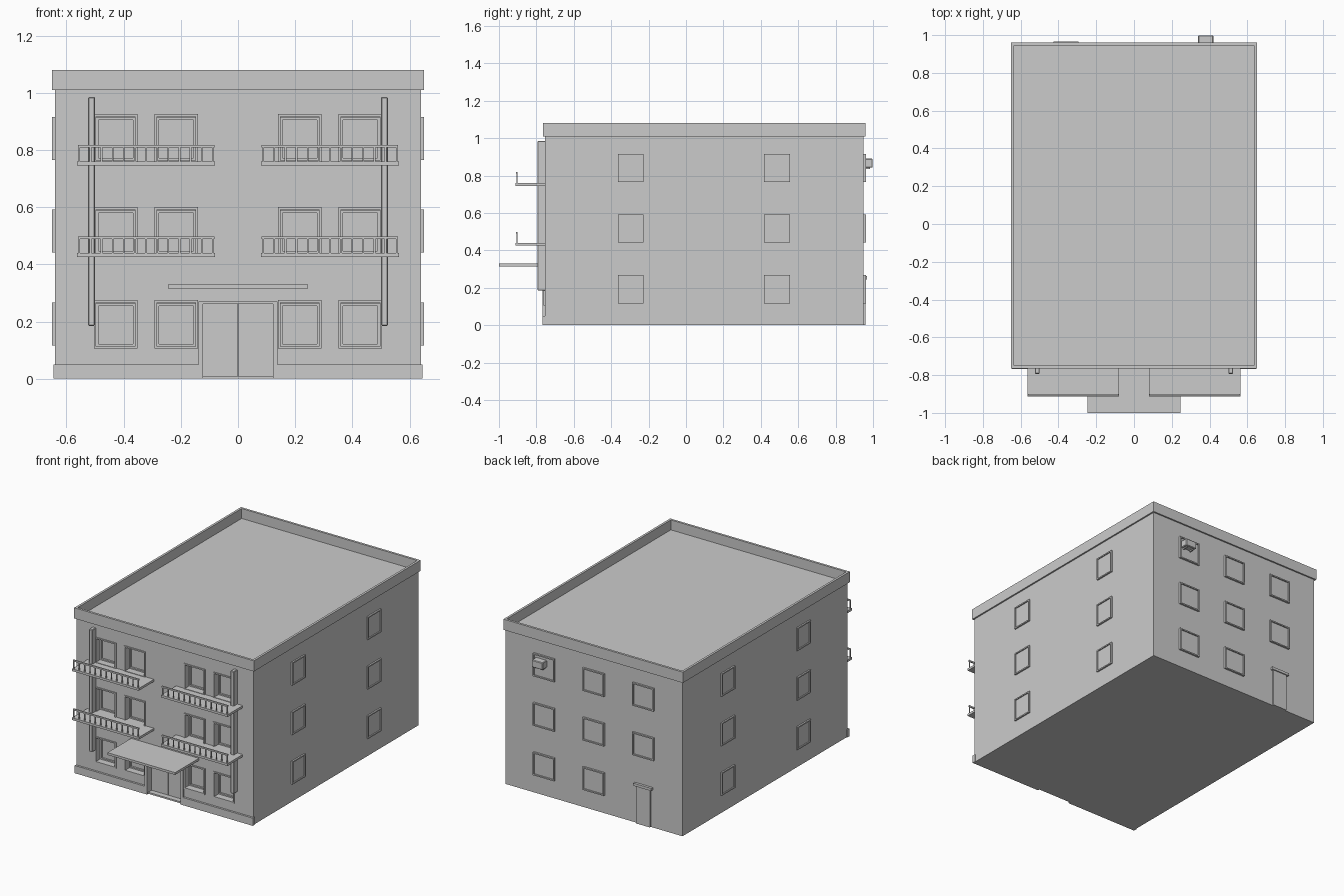
import bpy, bmesh

if "Cube" in bpy.data.objects:
    bpy.data.objects.remove(bpy.data.objects["Cube"])

def add_box(bm, x0, x1, y0, y1, z0, z1):
    v = [bm.verts.new((x, y, z)) for z in (z0, z1) for x, y in ((x0, y0), (x1, y0), (x1, y1), (x0, y1))]
    for f in ((3, 2, 1, 0), (4, 5, 6, 7), (0, 1, 5, 4), (1, 2, 6, 5), (2, 3, 7, 6), (3, 0, 4, 7)):
        bm.faces.new([v[i] for i in f])

def make(name, boxes, bevel=0):
    bm = bmesh.new()
    for b in boxes:
        add_box(bm, *b)
    me = bpy.data.meshes.new(name)
    bm.to_mesh(me)
    bm.free()
    ob = bpy.data.objects.new(name, me)
    bpy.context.collection.objects.link(ob)
    if bevel:
        m = ob.modifiers.new("soft_edges", 'BEVEL')
        m.width, m.segments = bevel, 1
    return ob

def frame(a0, a1, z0, z1, w):
    """Four bars (a0, a1, z0, z1) around an opening."""
    return [(a0, a0 + w, z0, z1), (a1 - w, a1, z0, z1),
            (a0 + w, a1 - w, z0, z0 + w), (a0 + w, a1 - w, z1 - w, z1)]

W, F, B, H = 0.64, -0.755, 0.95, 1.01      # half width, front, back, wall height
REC = 0.05                                 # depth of the front openings
floors = (0.105, 0.43, 0.755)
front_x = (-0.428, -0.216, 0.216, 0.428)
openings = [(x - 0.068, x + 0.068, z + 0.008, z + 0.158) for z in floors for x in front_x]

# Main block with recessed windows and entrance on the front
body = make("building_body", [(-W, W, F, B, 0, H)])
cuts = [(a, b, F - 0.1, F + REC, c, d) for a, b, c, d in openings]
cuts.append((-0.122, 0.122, F - 0.1, F + REC, 0.01, 0.262))
cutter = make("opening_cutter", cuts)
cutter.hide_render = True
mod = body.modifiers.new("openings", 'BOOLEAN')
mod.object, mod.operation, mod.solver = cutter, 'DIFFERENCE', 'EXACT'
bpy.context.view_layer.objects.active = body
bpy.ops.object.modifier_apply(modifier="openings")
bpy.data.objects.remove(cutter)

# Parapet ring around the flat roof
px, y0, y1, t = 0.65, -0.765, 0.96, 0.015
make("roof_parapet", [(-px, px, y0, y0 + t, H, 1.08), (-px, px, y1 - t, y1, H, 1.08),
                      (-px, -px + t, y0 + t, y1 - t, H, 1.08), (px - t, px, y0 + t, y1 - t, H, 1.08)])
make("roof_deck", [(-px + t, px - t, y0 + t, y1 - t, H - 0.005, H + 0.005)])

# Front plinth on both sides of the entrance
make("front_plinth", [(-0.645, -0.13, -0.768, F + 0.01, 0, 0.05), (0.13, 0.645, -0.768, F + 0.01, 0, 0.05)])

# Front window surrounds and inner sashes
trim, sash = [], []
for a, b, c, d in openings:
    trim += [(p, q, F - 0.006, F + 0.005, r, s) for p, q, r, s in frame(a - 0.008, b + 0.008, c - 0.008, d + 0.012, 0.008)]
    sash += [(p, q, F + REC - 0.012, F + REC + 0.002, r, s) for p, q, r, s in frame(a, b, c, d, 0.008)]
make("front_window_surrounds", trim)
make("front_window_sashes", sash)

# Entrance frame, double door and canopy
make("entrance_frame", [(-0.138, -0.122, -0.768, F + 0.02, 0, 0.27), (0.122, 0.138, -0.768, F + 0.02, 0, 0.27),
                        (-0.122, 0.122, -0.768, F + 0.02, 0.262, 0.27)])
make("entrance_doors", [(-0.122, -0.002, F + REC - 0.015, F + REC + 0.002, 0.01, 0.262),
                        (0.002, 0.122, F + REC - 0.015, F + REC + 0.002, 0.01, 0.262)])
make("entrance_canopy", [(-0.245, 0.245, -1.0, F + 0.005, 0.315, 0.33)])

# Balconies with front railings
for side, (a, b) in (("left", (-0.563, -0.08)), ("right", (0.08, 0.563))):
    for level, z in (("lower", 0.425), ("upper", 0.745)):
        make(f"{side}_{level}_balcony_slab", [(a, b, -0.912, F + 0.005, z, z + 0.015)])
        rail = [(a + 0.003, b - 0.003, -0.908, -0.9, z + 0.063, z + 0.073)]
        n = 13
        for i in range(n):
            x = a + 0.008 + (b - a - 0.016) * i / (n - 1)
            rail.append((x - 0.003, x + 0.003, -0.907, -0.901, z + 0.014, z + 0.064))
        make(f"{side}_{level}_balcony_railing", rail)

# Downpipes
for side, s in (("left", -1), ("right", 1)):
    c = 0.512 * s
    make(f"{side}_downpipe", [(c - 0.012, c + 0.012, -0.793, F + 0.005, 0.185, 0.985)], 0.003)

# Side and back windows: raised frames with a thinner pane inside
side_f, side_p, back_f, back_p = [], [], [], []
for z in (0.117, 0.441, 0.765):
    for s in (-1, 1):
        xs = sorted((s * (W - 0.005), s * 0.65))
        xp = sorted((s * (W - 0.005), s * 0.643))
        for y in (-0.295, 0.487):
            side_f += [(*xs, *f) for f in frame(y - 0.069, y + 0.069, z, z + 0.15, 0.008)]
            side_p.append((*xp, y - 0.062, y + 0.062, z + 0.007, z + 0.143))
    for x in (-0.36, 0, 0.36):
        if x < 0 and z < 0.2:
            continue                       # the back door takes this bay
        back_f += [(p, q, B - 0.005, 0.962, r, s) for p, q, r, s in frame(x - 0.077, x + 0.077, z, z + 0.15, 0.008)]
        back_p.append((x - 0.07, x + 0.07, B - 0.005, 0.954, z + 0.007, z + 0.143))
make("side_window_frames", side_f)
make("side_window_panes", side_p)
make("back_window_frames", back_f)
make("back_window_panes", back_p)

# Back door with a small lintel
make("back_door", [(-0.41, -0.31, B - 0.005, 0.96, 0, 0.245)])
make("back_door_lintel", [(-0.425, -0.295, B - 0.005, 0.967, 0.245, 0.262)])

# Air conditioner in the upper back window
make("air_conditioner", [(0.34, 0.42, B, 0.998, 0.842, 0.89)], 0.004)
make("air_conditioner_brackets", [(x - 0.004, x + 0.004, B, 0.985, 0.834, 0.843) for x in (0.355, 0.405)])
